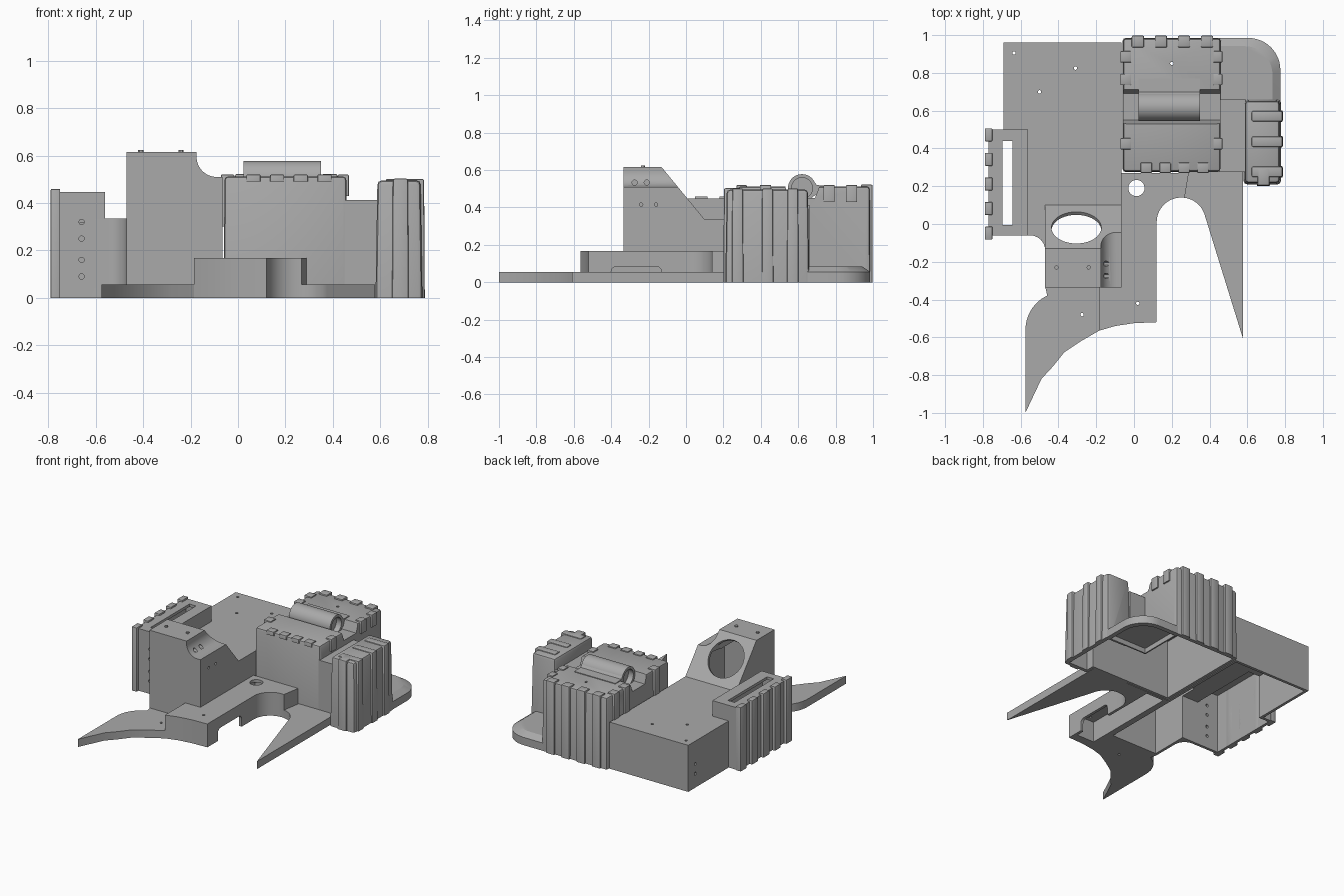
import bpy, bmesh, math
from math import sin, cos, radians

old = bpy.data.objects.get("Cube")
if old:
    bpy.data.objects.remove(old)

GREY = (0.4, 0.4, 0.4, 1)
mat = bpy.data.materials.new("plain grey")
mat.use_nodes = True
mat.diffuse_color = GREY
mat.node_tree.nodes["Principled BSDF"].inputs["Base Color"].default_value = GREY

scene = bpy.context.scene.collection
cutters = bpy.data.collections.new("cutters")
scene.children.link(cutters)
parts = []


def store(name, bm, cut):
    bmesh.ops.recalc_face_normals(bm, faces=bm.faces)
    me = bpy.data.meshes.new(name)
    bm.to_mesh(me)
    bm.free()
    ob = bpy.data.objects.new(name, me)
    if cut:
        cutters.objects.link(ob)
        ob.hide_render = True
    else:
        scene.objects.link(ob)
        parts.append(ob)
    return ob


def prism(name, pts, lo, hi, axis="z", shrink=1, cut=False, rim=0):
    """Extrude an outline; the far end may shrink towards the first point."""
    place = {"x": lambda a, b, h: (h, a, b), "y": lambda a, b, h: (a, h, b),
             "z": lambda a, b, h: (a, b, h)}[axis]
    bm = bmesh.new()
    ox, oy = pts[0]
    v0 = [bm.verts.new(place(a, b, lo)) for a, b in pts]
    v1 = [bm.verts.new(place(ox + (a - ox) * shrink, oy + (b - oy) * shrink, hi)) for a, b in pts]
    ends = [bm.faces.new(v0), bm.faces.new(v1)]
    n = len(pts)
    for i in range(n):
        j = (i + 1) % n
        bm.faces.new((v0[i], v0[j], v1[j], v1[i]))
    if rim:
        # Recess both ends inside a rim
        bmesh.ops.recalc_face_normals(bm, faces=bm.faces)
        bmesh.ops.inset_individual(bm, faces=ends, thickness=rim)
        for face, step in zip(ends, (0.04, -0.04)):
            walls = bmesh.ops.extrude_discrete_faces(bm, faces=[face])
            shift = place(0, 0, step)
            bmesh.ops.translate(bm, verts=walls["faces"][0].verts, vec=shift)
    return store(name, bm, cut)


def box(name, x, y, z, bevel=0, taper=0, cut=False):
    bm = bmesh.new()
    bmesh.ops.create_cube(bm, size=1)
    for v in bm.verts:
        t = taper if v.co.z > 0 else 0
        for i, (lo, hi) in enumerate((x, y, z)):
            s = t if i < 2 else 0
            v.co[i] = lo + s if v.co[i] < 0 else hi - s
    if bevel:
        edges = [e for e in bm.edges if max(v.co.z for v in e.verts) > z[0] + 1e-4]
        bmesh.ops.bevel(bm, geom=edges, offset=bevel, segments=2, profile=0.5, affect="EDGES")
    return store(name, bm, cut)


def arc(cx, cy, r, a0, a1, n=12):
    return [(cx + r * cos(radians(a0 + (a1 - a0) * i / n)),
             cy + r * sin(radians(a0 + (a1 - a0) * i / n))) for i in range(n + 1)]


def rod(name, c, r, half, axis="z", cut=False, n=12, rim=0):
    a, b, h = {"x": (c[1], c[2], c[0]), "y": (c[0], c[2], c[1]), "z": c}[axis]
    return prism(name, arc(a, b, r, 0, 360 - 360 / n, n - 1), h - half, h + half, axis, cut=cut, rim=rim)


def cavity(x, y, top):
    box("cavity", x, y, (-0.1, top), cut=True)


# Low main housing with a filleted front corner
prism("main_housing", [(-0.69, 0.96), (-0.69, -0.06)] + arc(-0.55, -0.14, 0.08, 90, 0, 6)
      + [(-0.065, -0.14), (-0.065, 0.96)], 0, 0.335)
cavity((-0.67, -0.085), (-0.04, 0.94), 0.315)

# Sloped tower with round opening and scooped shoulder
prism("tower", [(-0.335, 0), (-0.335, 0.615), (-0.13, 0.615), (0.1, 0.335), (0.1, 0)],
      -0.47, -0.065, "x")
prism("shoulder_scoop", [(0, 0.7), (-0.175, 0.7)] + arc(-0.09, 0.595, 0.085, 180, 270)
      + [(0, 0.51)], -0.4, 0.15, "y", cut=True)
prism("tower_cavity", [(-0.315, -0.1), (-0.315, 0.595), (-0.14, 0.595), (0.08, 0.327), (0.08, -0.1)],
      -0.45, -0.195, "x", cut=True)
prism("shoulder_cavity", [(-0.315, -0.1), (-0.315, 0.485), (-0.05, 0.485), (0.08, 0.327), (0.08, -0.1)],
      -0.2, -0.085, "x", cut=True)
opening = rod("round_opening", (0, 0, 0), 0.132, 0.09, cut=True, n=40)
opening.location = (-0.305, -0.02, 0.48)
opening.rotation_euler.x = -math.atan2(0.28, 0.23)
for x in (-0.41, -0.24):
    rod("tower_screw", (x, -0.23, 0.61), 0.011, 0.014)

# Raised front block and the two pointed fins
outer = [(-0.185, -0.565), (-0.1, -0.54), (0, -0.525), (0.12, -0.52)]
prism("front_block", outer + arc(0.25, 0.01, 0.13, 180, 82)
      + [(0.29, 0.27), (-0.07, 0.27), (-0.07, -0.33), (-0.185, -0.33)], 0, 0.168)
prism("left_fin", [(-0.185, -0.565), (-0.28, -0.62), (-0.37, -0.68), (-0.43, -0.755), (-0.49, -0.82),
                   (-0.575, -1), (-0.575, -0.6)] + arc(-0.375, -0.56, 0.2, 175, 115, 6)
      + [(-0.47, -0.33), (-0.185, -0.33)], 0, 0.056)
prism("right_fin", arc(0.25, 0.01, 0.13, 82, 15) + [(0.578, -0.61), (0.578, 0.28), (0.29, 0.28)], 0, 0.056)
cavity((-0.04, 0.1), (-0.46, 0.25), 0.148)
prism("side_arch", [(-0.4, -0.1)] + arc(-0.37, 0.055, 0.03, 180, 90, 5)
      + arc(-0.16, 0.055, 0.03, 90, 0, 5) + [(-0.13, -0.1)], 0.05, 0.2, "x", cut=True)
rod("pivot_hole", (0.013, 0.19, 0.16), 0.043, 0.1, cut=True, n=32)

# Left pouch with long slot and wrapped straps
box("left_pouch", (-0.77, -0.56), (-0.06, 0.5), (0, 0.447))
cavity((-0.75, -0.58), (-0.04, 0.48), 0.427)
box("long_slot", (-0.695, -0.642), (-0.005, 0.44), (0.3, 0.6), cut=True)
for i in range(5):
    y = -0.082 + i * 0.13
    box("left_strap", (-0.79, -0.75), (y, y + 0.068), (0, 0.459), 0.004)

# Rear pouch with trough, roll and straps
box("rear_pouch", (-0.06, 0.46), (0.275, 0.985), (0, 0.512), 0.015, 0.003)
cavity((-0.04, 0.44), (0.295, 0.96), 0.425)
prism("trough", [(0.525, 0.53), (0.55, 0.45), (0.69, 0.45), (0.72, 0.53)], -0.1, 0.5, "x", cut=True)
rod("roll", (0.187, 0.62, 0.503), 0.075, 0.163, "x", n=40, rim=0.019)
prism("roll_flap", [(0.68, 0.46), (0.68, 0.545), (0.7, 0.519), (0.77, 0.517), (0.77, 0.5)],
      0.024, 0.35, "x")
for i in range(4):
    x = 0.0 + i * 0.122
    box("rear_strap", (x - 0.012, x + 0.053), (0.935, 0.997), (0, 0.522), 0.006)
    x = 0.035 + i * 0.1
    box("front_clip", (x, x + 0.06), (0.27, 0.325), (0.49, 0.52), 0.005)
for y in (0.395, 0.735, 0.855):
    box("rear_pouch_left_strap", (-0.072, -0.015), (y, y + 0.06), (0.3, 0.52), 0.005)
    box("rear_pouch_right_clip", (0.42, 0.468), (y, y + 0.06), (0.43, 0.52), 0.005)

# Right pouch, its link and straps
box("pouch_link", (0.45, 0.59), (0.275, 0.66), (0, 0.413))
cavity((0.43, 0.61), (0.295, 0.64), 0.393)
box("right_pouch", (0.58, 0.778), (0.21, 0.66), (0, 0.495), 0.018, 0.008)
cavity((0.6, 0.75), (0.235, 0.635), 0.46)
for y in (0.245, 0.405, 0.54):
    box("right_strap", (0.62, 0.788), (y, y + 0.062), (0, 0.502), 0.008, 0.003)
box("right_pouch_front_strap", (0.65, 0.72), (0.2, 0.3), (0, 0.503), 0.008, 0.003)

# Rounded corner ledge
ledge = [(0.45, 0.65), (0.775, 0.65)] + arc(0.605, 0.815, 0.17, 0, 90) + [(0.45, 0.985)]
prism("corner_ledge", ledge, 0, 0.056)
prism("corner_ledge_crown", ledge, 0.056, 0.085, shrink=0.87)
prism("ledge_cavity", [(0.45 + (x - 0.45) * 0.9, 0.65 + (y - 0.65) * 0.9) for x, y in ledge],
      -0.1, 0.035, cut=True)

# Small screw holes
for p in ((-0.635, 0.905, 0.335), (-0.31, 0.825, 0.335), (-0.5, 0.7, 0.335), (0.2, 0.85, 0.48),
          (-0.275, -0.48, 0.03), (0.02, -0.42, 0.16)):
    rod("top_hole", p, 0.009, 0.07, cut=True)
for z in (0.09, 0.16, 0.25, 0.32):
    rod("pouch_hole", (-0.66, -0.06, z), 0.011, 0.04, "y", cut=True)
for z in (0.1, 0.17):
    rod("housing_hole", (-0.69, 0.88, z), 0.011, 0.04, "x", cut=True)
for y in (-0.24, -0.16):
    rod("tower_side_hole", (-0.065, y, 0.415), 0.009, 0.04, "x", cut=True)
for y in (-0.275, -0.21):
    rod("shoulder_hole", (-0.16, y, 0.533), 0.014, 0.05, "x", cut=True)

# Hollow every part except the roll with the same cavities
for ob in parts:
    if not ob.name.startswith("roll"):
        mod = ob.modifiers.new("hollow", "BOOLEAN")
        mod.operation = "DIFFERENCE"
        mod.solver = "EXACT"
        mod.operand_type = "COLLECTION"
        mod.collection = cutters
deps = bpy.context.evaluated_depsgraph_get()
meshes = [bpy.data.meshes.new_from_object(ob.evaluated_get(deps)) for ob in parts]

# Apply colour; smooth the curved walls, keep edges sharp
for ob, me in zip(parts, meshes):
    ob.modifiers.clear()
    ob.data = me
    me.materials.clear()
    me.materials.append(mat)
    for f in me.polygons:
        f.material_index = 0
    me.shade_smooth()
    me.set_sharp_from_angle(angle=radians(30))
for ob in list(cutters.objects):
    bpy.data.objects.remove(ob)
bpy.data.collections.remove(cutters)
